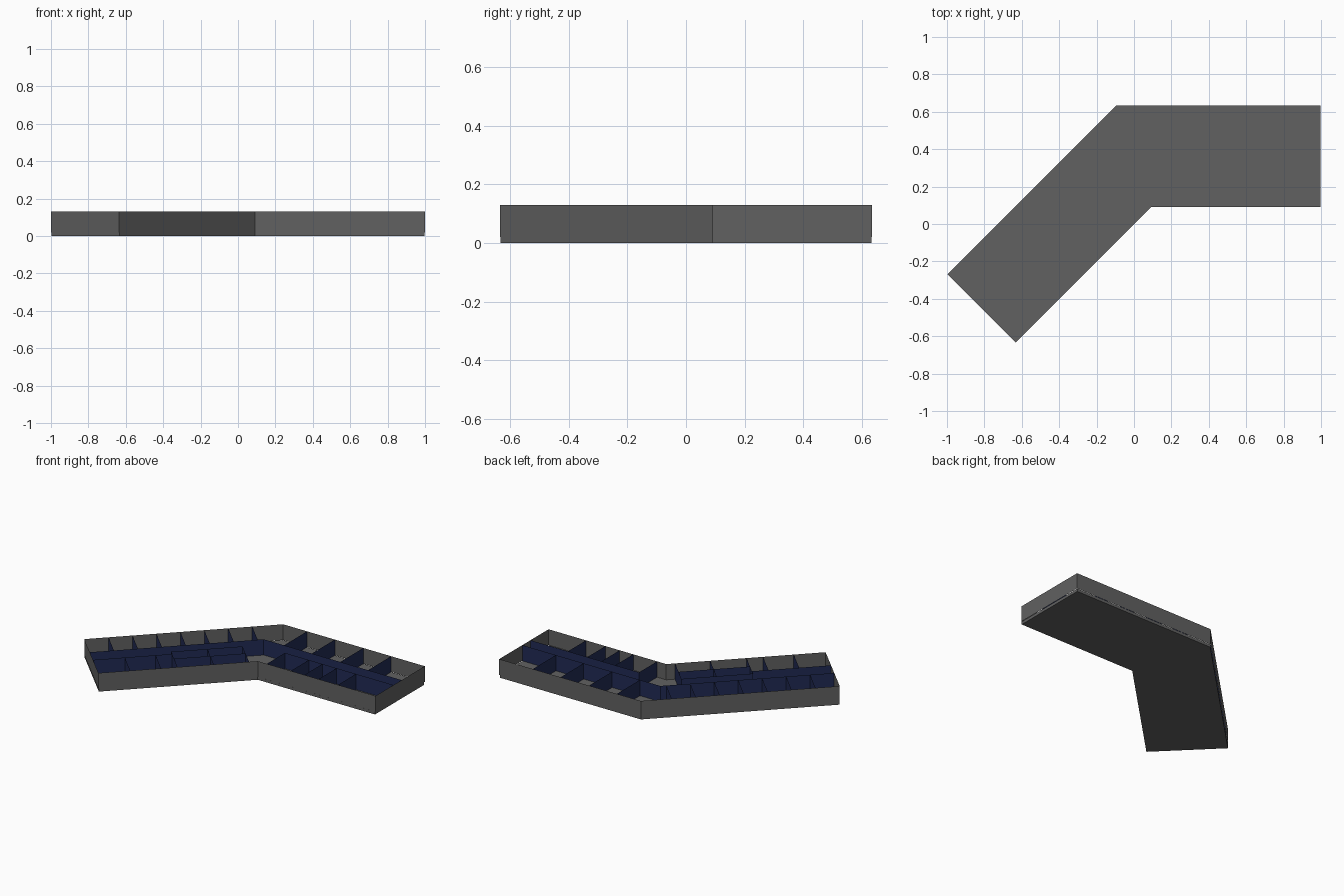
import bpy, bmesh, math

if "Cube" in bpy.data.objects:
    bpy.data.objects.remove(bpy.data.objects["Cube"])

FLOOR, TOP = 0.02, 0.13
S = math.sqrt(0.5)


def material(name, rgb):
    m = bpy.data.materials.new(name)
    m.diffuse_color = (*rgb, 1)
    m.use_nodes = True
    m.node_tree.nodes["Principled BSDF"].inputs["Base Color"].default_value = m.diffuse_color
    return m


GREY = material("dark_grey", (0.12, 0.12, 0.12))
NAVY = material("navy", (0.015, 0.024, 0.09))


def finish(name, bm, mat):
    me = bpy.data.meshes.new(name)
    bm.to_mesh(me)
    bm.free()
    me.materials.append(mat)
    ob = bpy.data.objects.new(name, me)
    bpy.context.collection.objects.link(ob)
    return ob


def walls(name, paths, mat, closed=False):
    """Upright thin sheets along each plan path."""
    bm = bmesh.new()
    for path in paths:
        pts = path + path[:1] if closed else path
        for a, b in zip(pts, pts[1:]):
            bm.faces.new([bm.verts.new((p[0], p[1], z)) for p, z in
                          ((a, FLOOR), (b, FLOOR), (b, TOP), (a, TOP))])
    bmesh.ops.remove_doubles(bm, verts=bm.verts, dist=1e-5)
    return finish(name, bm, mat)


def diag(t, d):
    """Plan point in the slanted wing: t along it, d inward from its front wall."""
    return (t - d * S, t + d * S)


# Outline of the bent building, counter-clockwise
W = 0.73 * S
END = -0.635
outline = [(0.09, 0.09), (1, 0.09), (1, 0.635), (-0.095, 0.635),
           diag(END, W), diag(END, 0)]

# Floor slab
bm = bmesh.new()
base = bm.faces.new([bm.verts.new((x * 0.997, y * 0.997, 0)) for x, y in outline])
ext = bmesh.ops.extrude_face_region(bm, geom=[base])
bmesh.ops.translate(bm, vec=(0, 0, FLOOR),
                    verts=[v for v in ext["geom"] if isinstance(v, bmesh.types.BMVert)])
bmesh.ops.recalc_face_normals(bm, faces=bm.faces)
finish("floor_slab", bm, GREY)

# Outer walls
walls("outer_walls", [outline], GREY, closed=True)

# Corridor walls
N, F = 0.38, 0.29            # straight wing corridor sides
DB, DF, DS = W - 0.2, 0.2, 0.235   # slanted wing corridor sides
corner = (N - DB / S, N)
walls("back_corridor_wall", [[diag(END, DB), corner, (1, N)]], NAVY)
walls("front_corridor_wall_straight", [[(0.16, F), (1, F)]], NAVY)
walls("front_corridor_wall_slanted",
      [[diag(END, DF), diag(-0.275, DF), diag(-0.275, DS), diag(0.05, DS)]], NAVY)

# Room partitions of the straight wing
walls("back_partitions_straight",
      [[(x, N), (x, 0.635)] for x in (0.09, 0.305, 0.525, 0.74)], NAVY)
walls("front_partitions_straight",
      [[(x, 0.09), (x, F)] for x in (0.16, 0.345, 0.45, 0.56, 0.71)], NAVY)

# Room partitions of the slanted wing
walls("back_partitions_slanted",
      [[diag(-0.525 + 0.109 * i, DB), diag(-0.525 + 0.109 * i, W)] for i in range(7)], NAVY)
walls("front_partitions_slanted",
      [[diag(t, 0), diag(t, d)] for t, d in
       ((-0.49, DF), (-0.35, DF), (-0.275, DF), (-0.11, DS), (0.05, DS))], NAVY)

# Divider between service rooms and small back rooms
walls("service_divider", [[diag(-0.275, 0.128), diag(0.05, 0.128)]], NAVY)
